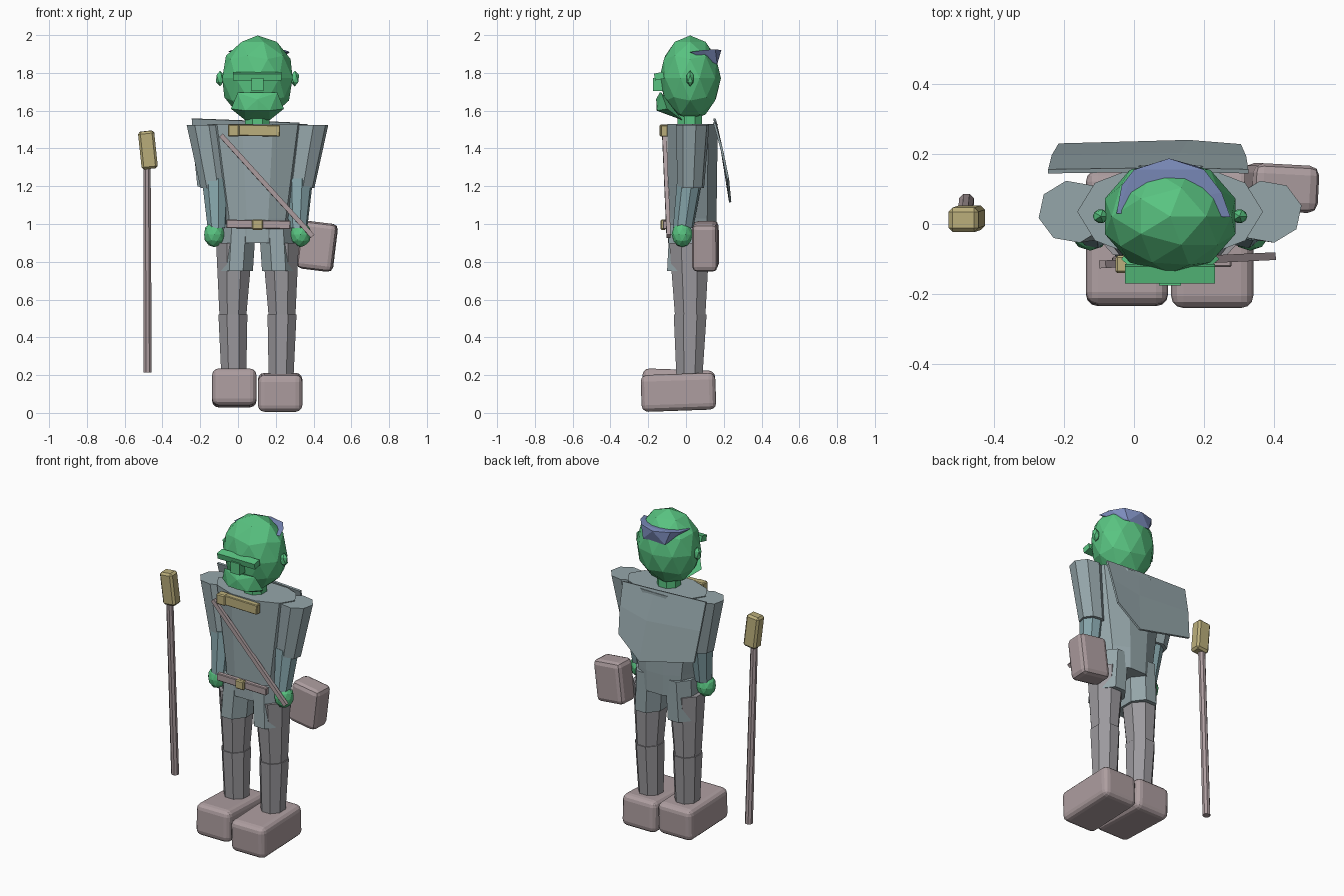
import bpy, bmesh, math
from mathutils import Vector, Euler

if "Cube" in bpy.data.objects:
    bpy.data.objects.remove(bpy.data.objects["Cube"])

CX = 0.103  # body centre line


def material(name, rgb):
    m = bpy.data.materials.new(name)
    m.diffuse_color = (*rgb, 1)
    m.use_nodes = True
    m.node_tree.nodes["Principled BSDF"].inputs["Base Color"].default_value = m.diffuse_color
    return m


SKIN = material("green_skin", (0.10, 0.55, 0.22))
CLOTH = material("slate_cloth", (0.30, 0.38, 0.40))
SLEEVE = material("teal_cloth", (0.24, 0.38, 0.41))
TROUSER = material("grey_cloth", (0.33, 0.32, 0.34))
LEATHER = material("leather", (0.42, 0.34, 0.35))
GOLD = material("brass", (0.50, 0.43, 0.20))
HAIR = material("blue_hair", (0.20, 0.26, 0.50))


def finish(name, bm, mat):
    bmesh.ops.recalc_face_normals(bm, faces=bm.faces)
    me = bpy.data.meshes.new(name)
    bm.to_mesh(me)
    bm.free()
    ob = bpy.data.objects.new(name, me)
    bpy.context.collection.objects.link(ob)
    me.materials.append(mat)
    return ob


def loft(name, rings, n, mat, phase=0.0):
    """Closed tube through horizontal rings (x, y, z, rx, ry)."""
    bm = bmesh.new()
    loops = []
    for x, y, z, rx, ry in rings:
        loops.append([bm.verts.new((x + rx * math.cos(phase + math.tau * i / n),
                                    y + ry * math.sin(phase + math.tau * i / n), z))
                      for i in range(n)])
    for a, b in zip(loops, loops[1:]):
        for i in range(n):
            j = (i + 1) % n
            bm.faces.new((a[i], a[j], b[j], b[i]))
    bm.faces.new(loops[0][::-1])
    bm.faces.new(loops[-1])
    return finish(name, bm, mat)


def box(name, loc, size, mat, rot=(0, 0, 0), bevel=0.0, segments=1):
    bm = bmesh.new()
    bmesh.ops.create_cube(bm, size=1)
    bmesh.ops.scale(bm, vec=size, verts=bm.verts)
    if bevel:
        bmesh.ops.bevel(bm, geom=bm.edges[:], offset=bevel, segments=segments,
                        affect='EDGES', profile=0.5)
    ob = finish(name, bm, mat)
    ob.location = loc
    ob.rotation_euler = [math.radians(a) for a in rot]
    return ob


def ball(name, loc, size, sub, mat):
    bm = bmesh.new()
    bmesh.ops.create_icosphere(bm, subdivisions=sub, radius=1)
    bmesh.ops.scale(bm, vec=size, verts=bm.verts)
    ob = finish(name, bm, mat)
    ob.location = loc
    return ob


def hull(name, pts, mat):
    bm = bmesh.new()
    for p in pts:
        bm.verts.new(p)
    bmesh.ops.convex_hull(bm, input=bm.verts)
    return finish(name, bm, mat)


# Boots
box("left_boot", (-0.02, -0.04, 0.132), (0.235, 0.385, 0.195), LEATHER, (-2, 0, 0), 0.035, 3)
box("right_boot", (0.223, -0.04, 0.109), (0.235, 0.395, 0.195), LEATHER, (2, 0, 0), 0.035, 3)

# Legs, shorts, arms, hands and ears on each side
for side, s in (("left", -1), ("right", 1)):
    X = lambda d: CX + s * d
    loft(side + "_lower_leg", [(X(0.125), 0.018, 0.18, 0.071, 0.074),
                               (X(0.13), 0.022, 0.52, 0.083, 0.094)], 8, TROUSER, math.pi / 8)
    loft(side + "_upper_leg", [(X(0.13), 0.022, 0.515, 0.077, 0.087),
                               (X(0.122), 0.018, 0.9, 0.105, 0.115)], 8, TROUSER, math.pi / 8)
    loft(side + "_shorts", [(X(0.113), 0.02, 0.75, 0.096, 0.13),
                            (X(0.098), 0.028, 1.0, 0.098, 0.125)], 8, CLOTH, math.pi / 8)
    loft(side + "_upper_arm", [(X(0.225), 0.025, 1.19, 0.078, 0.072),
                               (X(0.277), 0.035, 1.525, 0.1, 0.09)], 8, CLOTH, 0.2)
    loft(side + "_forearm", [(X(0.215), -0.015, 0.98, 0.05, 0.055),
                             (X(0.222), 0.02, 1.24, 0.074, 0.068)], 8, SLEEVE, 0.2)
    ball(side + "_hand", (X(0.228), -0.02, 0.945), (0.057, 0.056, 0.068), 2, SKIN)
    ball(side + "_ear", (X(0.198), 0.022, 1.77), (0.025, 0.022, 0.042), 1, SKIN)

# Torso, hips and neck
loft("torso", [(CX, 0.03, 0.9, 0.175, 0.132), (CX, 0.033, 1.03, 0.185, 0.135),
               (CX, 0.035, 1.53, 0.265, 0.14)], 10, CLOTH)
loft("neck", [(CX, 0.02, 1.5, 0.07, 0.07), (CX, 0.02, 1.62, 0.07, 0.07)], 8, SKIN, math.pi / 8)

# Head and face
ball("head", (CX, 0.022, 1.772), (0.196, 0.163, 0.226), 2, SKIN)
box("brow", (CX, -0.142, 1.783), (0.257, 0.05, 0.036), SKIN, (12, 0, 0))
box("nose", (CX, -0.135, 1.738), (0.062, 0.08, 0.07), SKIN)
beard = []
for s in (-1, 1):
    beard += [(CX + s * 0.105, -0.13, 1.695), (CX + s * 0.14, -0.1, 1.61),
              (CX + s * 0.065, -0.15, 1.60), (CX + s * 0.065, -0.02, 1.55),
              (CX + s * 0.03, -0.14, 1.695)]
beard += [(CX, -0.158, 1.66), (CX, -0.155, 1.60)]
hull("beard", beard, SKIN)

# Hair ridge wrapping the back of the head
hull("hair", [(-0.05, 0.03, 1.915), (-0.035, 0.11, 1.92), (0.0, 0.155, 1.925), (0.1, 0.187, 1.92),
              (0.2, 0.155, 1.925), (0.25, 0.09, 1.92), (0.275, 0.02, 1.91),
              (0.03, 0.165, 1.845), (0.18, 0.165, 1.845)], HAIR)

# Short cape hanging off the back
bm = bmesh.new()
cols = [((-0.245, 0.15, 1.558), (-0.235, 0.19, 1.39), (-0.215, 0.224, 1.2)),
        ((0.1, 0.155, 1.545), (0.13, 0.197, 1.36), (0.155, 0.234, 1.115)),
        ((0.326, 0.15, 1.535), (0.32, 0.188, 1.40), (0.305, 0.222, 1.24))]
grid = [[bm.verts.new(p) for p in c] for c in cols]
for a, b in zip(grid, grid[1:]):
    for i in range(2):
        bm.faces.new((a[i], a[i + 1], b[i + 1], b[i]))
cape = finish("cape", bm, CLOTH)
mod = cape.modifiers.new("thickness", 'SOLIDIFY')
mod.thickness = 0.012
mod.offset = 0

# Belt, collar and strap
box("belt", (0.108, -0.108, 0.998), (0.34, 0.03, 0.045), LEATHER, (0, 1, 0), 0.004)
box("buckle", (0.103, -0.12, 0.997), (0.06, 0.03, 0.055), GOLD, (0, 0, 0), 0.006)
box("collar", (0.105, -0.115, 1.495), (0.235, 0.036, 0.06), GOLD, (0, 1, 0), 0.004)
box("clasp", (-0.023, -0.115, 1.495), (0.06, 0.05, 0.065), GOLD, (0, 0, 0), 0.006)
a, b = Vector((-0.09, -0.115, 1.47)), Vector((0.395, -0.092, 0.935))
strap = box("strap", (a + b) / 2, (0.022, 0.025, (b - a).length), LEATHER)
strap.rotation_euler = (b - a).to_track_quat('Z', 'Y').to_euler()

# Hip pouch
box("pouch", (0.42, 0.103, 0.882), (0.19, 0.135, 0.255), LEATHER, (0, 7, -3), 0.028, 2)

# Floating staff with block head
loft("staff_shaft", [(-0.478, 0.065, 0.215, 0.023, 0.023),
                     (-0.482, 0.018, 1.32, 0.021, 0.021)], 8, LEATHER, math.pi / 8)
box("staff_head", (-0.477, 0.015, 1.392), (0.086, 0.07, 0.2), GOLD, (2, -6, 0), 0.012)
